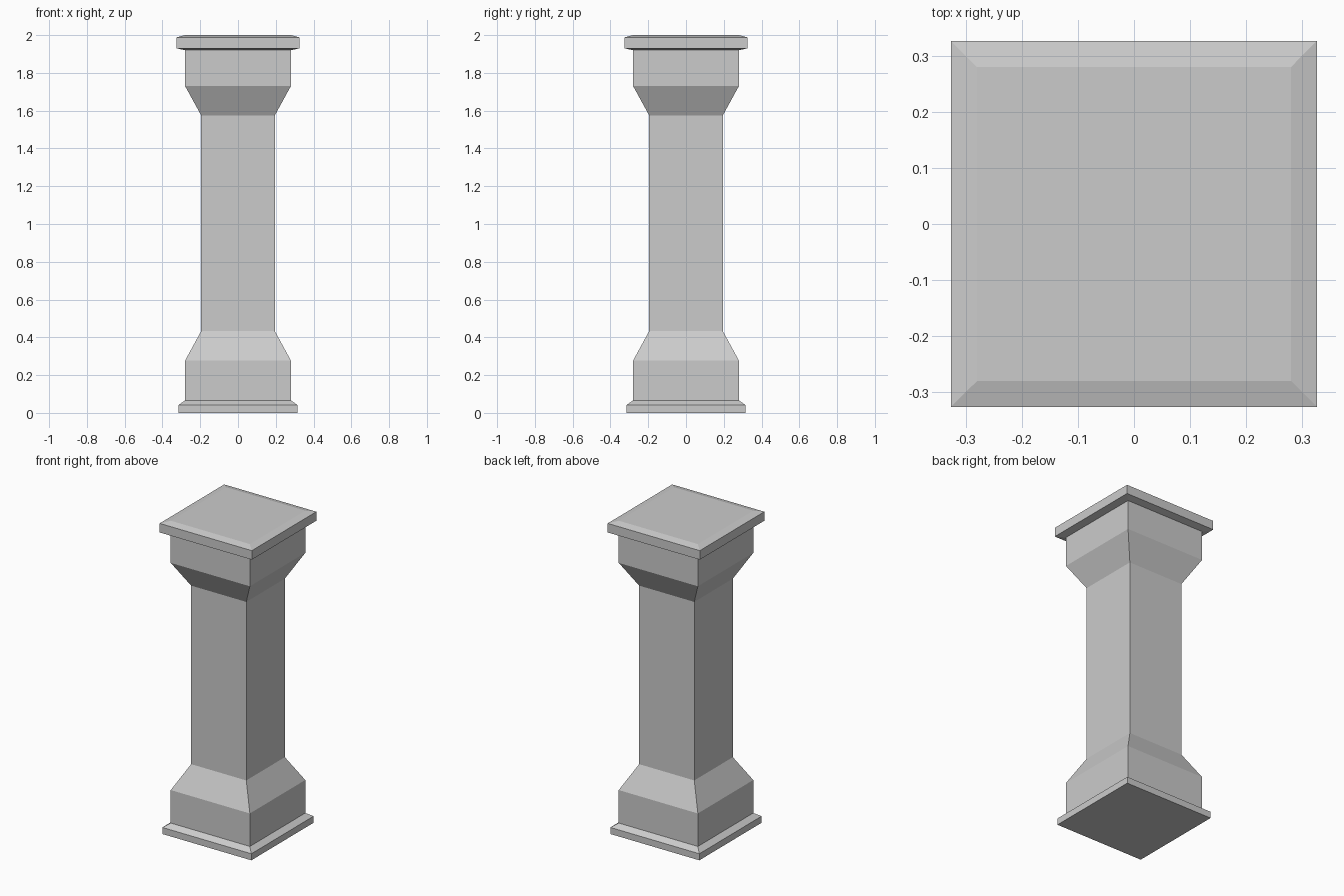
import bpy, bmesh

if "Cube" in bpy.data.objects:
    bpy.data.objects.remove(bpy.data.objects["Cube"])

# (half width, height) of the square column from floor to top
PROFILE = [
    (0.315, 0.0), (0.315, 0.042), (0.28, 0.066),   # foot plate
    (0.28, 0.277), (0.195, 0.433),                 # base block and taper
    (0.195, 1.575), (0.28, 1.73),                  # shaft and flare
    (0.28, 1.92), (0.326, 1.93),                   # head block, cap underside
    (0.326, 1.988), (0.28, 2.0),                   # cap slab and bevelled top
]
CORNERS = [(-1, -1), (1, -1), (1, 1), (-1, 1)]


def square_loft(name, profile):
    bm = bmesh.new()
    rings = [[bm.verts.new((x * r, y * r, z)) for x, y in CORNERS] for r, z in profile]
    for low, high in zip(rings, rings[1:]):
        for i in range(4):
            j = (i + 1) % 4
            bm.faces.new((low[i], low[j], high[j], high[i]))
    bm.faces.new(rings[0][::-1])
    bm.faces.new(rings[-1])
    mesh = bpy.data.meshes.new(name)
    bm.to_mesh(mesh)
    bm.free()
    obj = bpy.data.objects.new(name, mesh)
    bpy.context.collection.objects.link(obj)
    return obj


# Whole pillar as one closed flat-shaded surface
square_loft("square_pillar", PROFILE)
